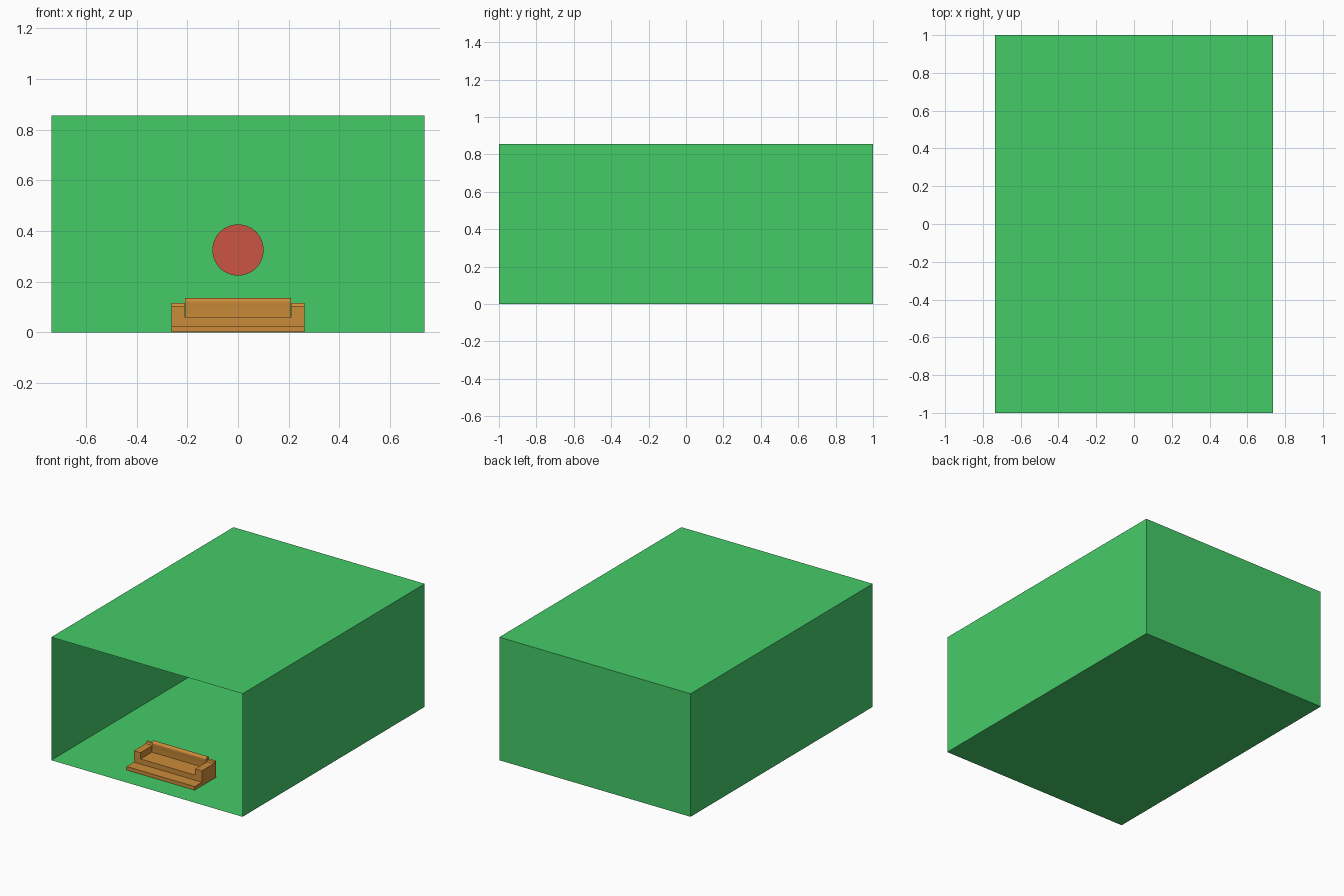
import bpy, bmesh, math
from mathutils import Matrix

if "Cube" in bpy.data.objects:
    bpy.data.objects.remove(bpy.data.objects["Cube"])


def material(name, rgb):
    m = bpy.data.materials.new(name)
    m.diffuse_color = (*rgb, 1)
    m.use_nodes = True
    m.node_tree.nodes["Principled BSDF"].inputs["Base Color"].default_value = m.diffuse_color
    return m


GREEN = material("green", (0.06, 0.60, 0.14))
TAN = material("tan", (0.60, 0.26, 0.04))
RED = material("red", (0.60, 0.09, 0.06))


def finish(name, bm, mat):
    me = bpy.data.meshes.new(name)
    bm.to_mesh(me)
    bm.free()
    me.materials.append(mat)
    ob = bpy.data.objects.new(name, me)
    bpy.context.collection.objects.link(ob)
    return ob


def box_mesh(x0, x1, y0, y1, z0, z1):
    bm = bmesh.new()
    m = Matrix.Translation(((x0 + x1) / 2, (y0 + y1) / 2, (z0 + z1) / 2))
    m = m @ Matrix.Diagonal((x1 - x0, y1 - y0, z1 - z0, 1))
    bmesh.ops.create_cube(bm, size=1, matrix=m)
    return bm


def extrude_x(name, profile, x0, x1, mat):
    """Extrude a (y, z) outline from x0 to x1."""
    bm = bmesh.new()
    face = bm.faces.new([bm.verts.new((x0, y, z)) for y, z in profile])
    ret = bmesh.ops.extrude_face_region(bm, geom=[face], use_keep_orig=True)
    verts = [g for g in ret["geom"] if isinstance(g, bmesh.types.BMVert)]
    bmesh.ops.translate(bm, verts=verts, vec=(x1 - x0, 0, 0))
    bmesh.ops.recalc_face_normals(bm, faces=bm.faces)
    return finish(name, bm, mat)


# Room: thin shell, open at the front
bm = box_mesh(-0.735, 0.735, -1, 1, 0, 0.855)
front = [f for f in bm.faces if f.calc_center_median().y < -0.9]
bmesh.ops.delete(bm, geom=front, context='FACES_ONLY')
finish("room_shell", bm, GREEN)

# Round disc on the back wall
bm = bmesh.new()
bmesh.ops.create_cone(bm, cap_ends=True, segments=64, radius1=0.101, radius2=0.101,
                      depth=0.008,
                      matrix=Matrix.Translation((0, 0.995, 0.325)) @ Matrix.Rotation(math.pi / 2, 4, 'X'))
finish("wall_disc", bm, RED)

# Sofa: low plinth and seat
finish("sofa_plinth", box_mesh(-0.262, 0.262, -0.85, -0.615, 0.001, 0.026), TAN)
finish("sofa_seat", box_mesh(-0.21, 0.21, -0.77, -0.615, 0.026, 0.061), TAN)

# Sofa arms with a raised rear rail
arm = [(-0.77, 0.026), (-0.77, 0.105), (-0.64, 0.105), (-0.635, 0.1165),
       (-0.615, 0.1165), (-0.615, 0.026)]
for side, x0, x1 in (("left", -0.262, -0.21), ("right", 0.21, 0.262)):
    extrude_x("sofa_arm_" + side, arm, x0, x1, TAN)

# Sofa backrest with a rounded top
r, cy, cz = 0.0165, -0.6315, 0.1195
back = [(-0.615, 0.061), (-0.645, 0.061), (-0.645, 0.105)]
back += [(cy - r * math.cos(a), cz + r * math.sin(a))
         for a in (math.pi * i / 12 for i in range(13))]
rest = extrude_x("sofa_backrest", back, -0.209, 0.209, TAN)
bpy.context.view_layer.objects.active = rest
rest.select_set(True)
bpy.ops.object.shade_smooth_by_angle(angle=math.radians(35))
